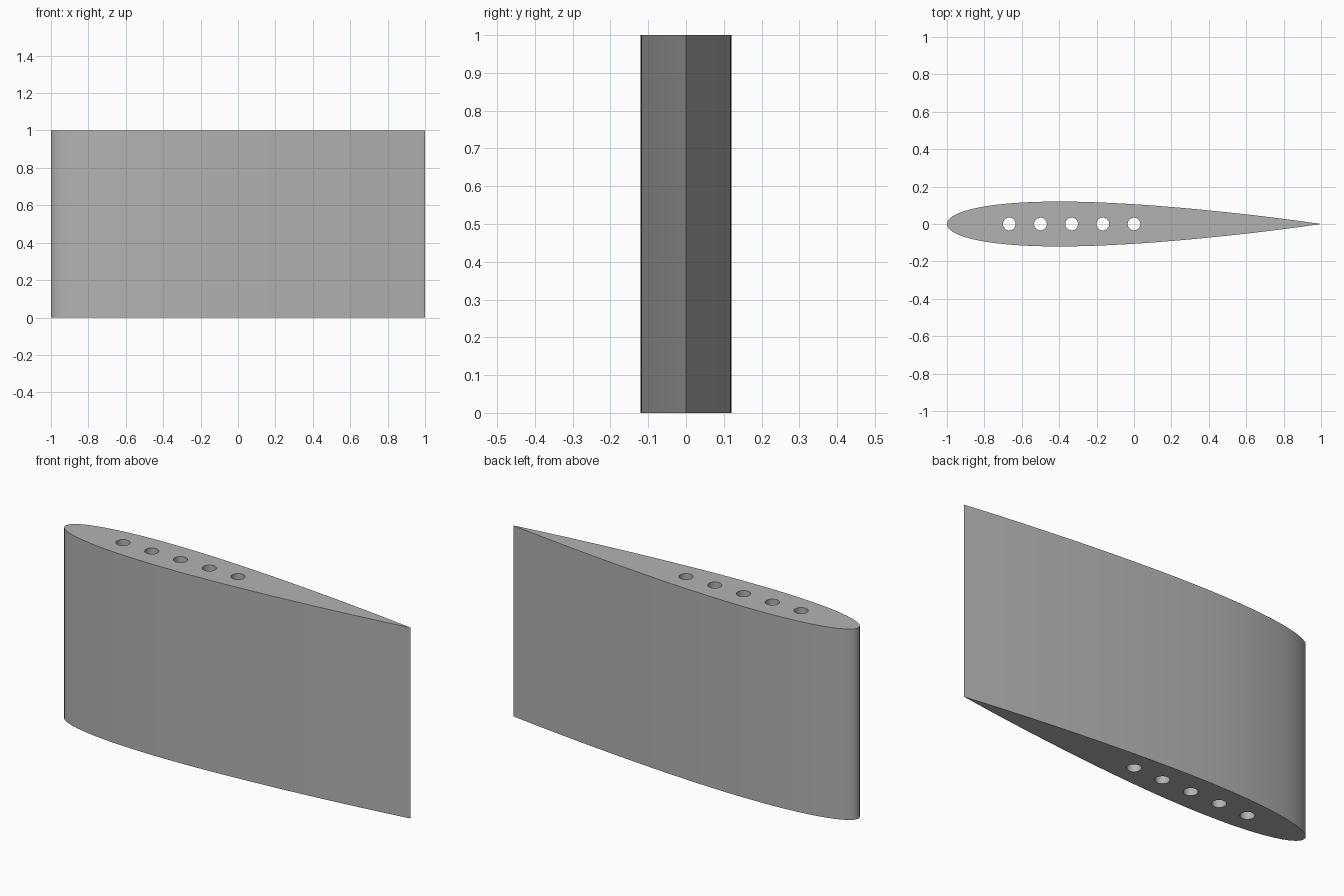
import bpy
import bmesh
import math

CHORD, HEIGHT, THICKNESS = 2.0, 1.0, 0.12
STEPS = 50
HOLE_RADIUS = 0.034

default = bpy.data.objects.get("Cube")
if default:
    bpy.data.objects.remove(default, do_unlink=True)

# Single grey material
grey = bpy.data.materials.new("plain_grey")
grey.use_nodes = True
colour = (0.45, 0.45, 0.45, 1)
grey.diffuse_color = colour
grey.node_tree.nodes["Principled BSDF"].inputs["Base Color"].default_value = colour


def half_thickness(t):
    """Symmetric aerofoil thickness at chord fraction t, closed at the tail."""
    return 5 * THICKNESS * (0.2969 * math.sqrt(t) - 0.126 * t - 0.3516 * t**2
                            + 0.2843 * t**3 - 0.1036 * t**4)


def prism(name, outline, bottom, top):
    """Extrude a closed outline upwards into a solid object."""
    bm = bmesh.new()
    base = bm.faces.new([bm.verts.new((x, y, bottom)) for x, y in outline])
    result = bmesh.ops.extrude_face_region(bm, geom=[base], use_keep_orig=True)
    moved = [v for v in result["geom"] if isinstance(v, bmesh.types.BMVert)]
    bmesh.ops.translate(bm, verts=moved, vec=(0, 0, top - bottom))
    bmesh.ops.recalc_face_normals(bm, faces=bm.faces)
    mesh = bpy.data.meshes.new(name)
    bm.to_mesh(mesh)
    bm.free()
    mesh.materials.append(grey)
    obj = bpy.data.objects.new(name, mesh)
    bpy.context.collection.objects.link(obj)
    return obj


# Wing section, with points bunched towards the rounded nose
fractions = [(1 - math.cos(math.pi * i / STEPS)) / 2 for i in range(STEPS + 1)]
lower = [(CHORD * (t - 0.5), -CHORD * half_thickness(t)) for t in fractions]
upper = [(x, -y) for x, y in reversed(lower[1:-1])]
lower[-1] = (CHORD / 2, 0)
wing = prism("wing_section", lower + upper, 0, HEIGHT)

# Row of round holes running right through the span
for i in range(5):
    centre = -i / 6
    angles = [math.tau * k / 32 for k in range(32)]
    ring = [(centre + HOLE_RADIUS * math.cos(a), HOLE_RADIUS * math.sin(a))
            for a in angles]
    cutter = prism(f"hole_cutter_{i + 1}", ring, -0.1, HEIGHT + 0.1)
    cutter.hide_render = True
    cutter.hide_viewport = True
    cut = wing.modifiers.new(f"hole_{i + 1}", "BOOLEAN")
    cut.operation = "DIFFERENCE"
    cut.solver = "EXACT"
    cut.object = cutter

# Bake the holes into the wing and drop the cutters
bpy.context.view_layer.update()
graph = bpy.context.evaluated_depsgraph_get()
finished = bpy.data.meshes.new_from_object(wing.evaluated_get(graph))
wing.modifiers.clear()
wing.data = finished
for obj in [o for o in bpy.data.objects if o.name.startswith("hole_cutter")]:
    bpy.data.objects.remove(obj, do_unlink=True)

# Smooth skin and hole walls, crisp rims
bpy.ops.object.select_all(action="DESELECT")
wing.select_set(True)
bpy.context.view_layer.objects.active = wing
bpy.ops.object.shade_smooth_by_angle(angle=math.radians(30))
